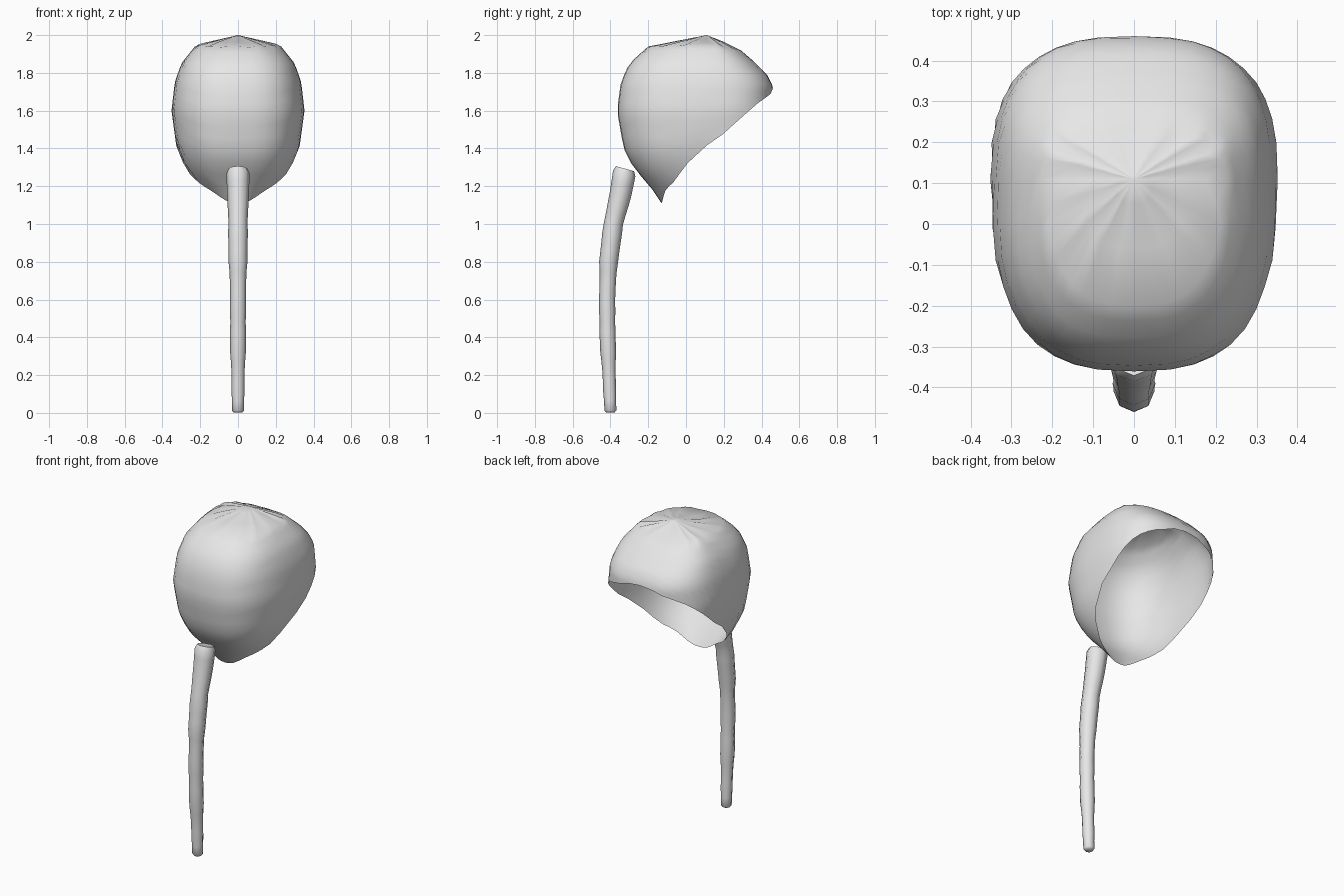
import bpy, bmesh, math, random
from mathutils import Vector

random.seed(4)
cube = bpy.data.objects.get("Cube")
if cube:
    bpy.data.objects.remove(cube, do_unlink=True)

grey = bpy.data.materials.new("light_grey")
grey.use_nodes = True
grey.diffuse_color = (0.8, 0.8, 0.8, 1)
grey.node_tree.nodes["Principled BSDF"].inputs["Base Color"].default_value = (0.8, 0.8, 0.8, 1)


def interp(table, t):
    """Linear lookup in an ascending list of (key, value), clamped at the ends."""
    if t <= table[0][0]:
        return table[0][1]
    for (a, va), (b, vb) in zip(table, table[1:]):
        if t <= b:
            return va + (vb - va) * (t - a) / (b - a)
    return table[-1][1]


def finish(bm, name, angle):
    bmesh.ops.recalc_face_normals(bm, faces=bm.faces)
    mesh = bpy.data.meshes.new(name)
    bm.to_mesh(mesh)
    bm.free()
    mesh.materials.append(grey)
    obj = bpy.data.objects.new(name, mesh)
    bpy.context.collection.objects.link(obj)
    bpy.ops.object.select_all(action='DESELECT')
    obj.select_set(True)
    bpy.context.view_layer.objects.active = obj
    bpy.ops.object.shade_smooth_by_angle(angle=math.radians(angle))


def bridge(bm, ring_a, ring_b):
    n = len(ring_a)
    for i in range(n):
        j = (i + 1) % n
        bm.faces.new((ring_a[i], ring_a[j], ring_b[j], ring_b[i]))


# Hood: rounded-square sections whose reach to front, side and back varies with height
CENTRE_Y, TOP = 0.11, 2.0
FRONT = [(1.11, .24), (1.2, .30), (1.3, .39), (1.4, .44), (1.6, .475),
         (1.75, .455), (1.85, .41), (1.94, .31), (2, 0)]
SIDE = [(1.11, .11), (1.2, .21), (1.27, .27), (1.4, .325), (1.6, .352),
        (1.75, .335), (1.85, .30), (1.95, .22), (2, 0)]
BACK = [(1.4, .33), (1.55, .35), (1.73, .35), (1.79, .32), (1.86, .25),
        (1.92, .18), (1.965, .09), (2, 0)]
# Height of the open rim along y
RIM = [(-.13, 1.11), (-.11, 1.18), (-.06, 1.23), (-.02, 1.29), (.05, 1.37),
       (.1, 1.41), (.2, 1.48), (.3, 1.57), (.38, 1.64), (.45, 1.69), (.46, 1.72)]


def hood_point(angle, z):
    c, s = math.cos(angle), math.sin(angle)
    x = math.copysign(abs(c) ** 0.74, c) * interp(SIDE, z)
    y = math.copysign(abs(s) ** 0.74, s) * interp(BACK if s > 0 else FRONT, z)
    return Vector((x, CENTRE_Y + y, z))


def rim_height(angle):
    z = TOP - 0.1
    while z > 1.11 and z > interp(RIM, hood_point(angle, z).y):
        z -= 0.002
    return max(z, 1.11)


SEGMENTS, ROWS = 40, 18
angles = [math.tau * i / SEGMENTS for i in range(SEGMENTS)]
rims = [rim_height(a) for a in angles]
bm = bmesh.new()
apex = bm.verts.new((0, CENTRE_Y, TOP))
previous = None
for row in range(1, ROWS + 1):
    ring = []
    for i, a in enumerate(angles):
        z = TOP - (TOP - rims[i]) * (row / ROWS) ** 1.5
        p = hood_point(a, z)
        # Shallow gathers radiating from the crown
        depth = TOP - z
        p.z -= 0.008 * (i % 3 == 1) * max(0, 1 - abs(depth - .04) / .04)
        ring.append(bm.verts.new(p))
    if previous:
        bridge(bm, previous, ring)
    else:
        for i in range(SEGMENTS):
            bm.faces.new((apex, ring[i], ring[(i + 1) % SEGMENTS]))
    previous = ring
finish(bm, "hood", 60)

# Stem: slightly lumpy tapered tube bowing forward below the hood
PATH = [(.008, -.40), (.2, -.407), (.4, -.415), (.6, -.418), (.8, -.41),
        (1.0, -.385), (1.15, -.348), (1.25, -.33), (1.3, -.322)]
RADIUS = [(0, .033), (.3, .039), (.6, .044), (.9, .049), (1.1, .055), (1.27, .059)]
STEPS, SIDES = 24, 8
LOW, HIGH = 0.012, 1.293


def stem_ring(z, radius):
    slope = (interp(PATH, z + .04) - interp(PATH, z - .04)) / .08
    if z > 1.2:
        slope = 0.28
    along = Vector((0, slope, 1)).normalized()
    across = Vector((1, 0, 0))
    up = along.cross(across)
    centre = Vector((0, interp(PATH, z), z))
    return [bm.verts.new(centre + radius * (across * math.cos(t) + up * math.sin(t)))
            for t in (math.tau * k / SIDES for k in range(SIDES))]


bm = bmesh.new()
rings = [stem_ring(LOW - .01, .022)]
for k in range(STEPS + 1):
    z = LOW + (HIGH - .025 - LOW) * k / STEPS
    rings.append(stem_ring(z, interp(RADIUS, z) + random.uniform(-.003, .003)))
rings.append(stem_ring(HIGH, .05))
for lower, upper in zip(rings, rings[1:]):
    bridge(bm, lower, upper)
bm.faces.new(rings[0])
bm.faces.new(rings[-1])
finish(bm, "stem", 50)
